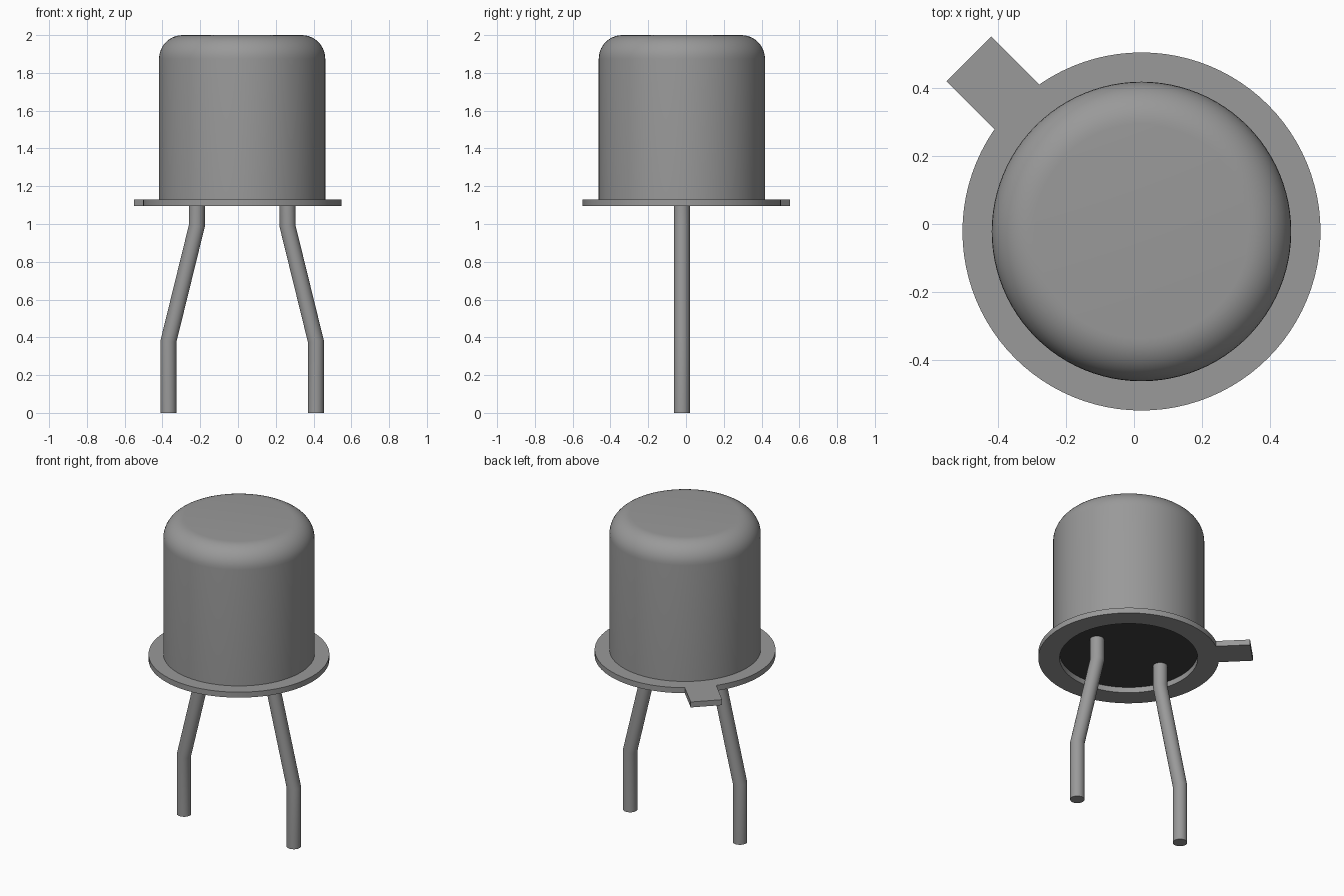
import bpy
import bmesh
from math import sin, cos, tan, pi, radians, atan2
from mathutils import Matrix

if "Cube" in bpy.data.objects:
    bpy.data.objects.remove(bpy.data.objects["Cube"])

CENTRE = 0.022                     # can axis sits at (CENTRE, -CENTRE)
FLANGE_LOW, FLANGE_TOP, TOP = 1.095, 1.13, 2.0


def material(name, value):
    mat = bpy.data.materials.new(name)
    mat.use_nodes = True
    colour = (value, value, value, 1)
    mat.diffuse_color = colour
    mat.node_tree.nodes["Principled BSDF"].inputs["Base Color"].default_value = colour
    return mat


metal = material("grey metal", 0.32)
seal = material("dark seal", 0.05)


def finish(name, bm, mat):
    bmesh.ops.recalc_face_normals(bm, faces=bm.faces)
    mesh = bpy.data.meshes.new(name)
    bm.to_mesh(mesh)
    bm.free()
    mesh.materials.append(mat)
    obj = bpy.data.objects.new(name, mesh)
    bpy.context.collection.objects.link(obj)
    bpy.ops.object.select_all(action='DESELECT')
    obj.select_set(True)
    bpy.context.view_layer.objects.active = obj
    bpy.ops.object.shade_smooth_by_angle(angle=radians(30))
    return obj


def loft(bm, rings):
    """Skin a list of closed rings and cap both ends."""
    loops = [[bm.verts.new(p) for p in ring] for ring in rings]
    n = len(loops[0])
    for a, b in zip(loops, loops[1:]):
        for i in range(n):
            j = (i + 1) % n
            bm.faces.new((a[i], a[j], b[j], b[i]))
    bm.faces.new(loops[0])
    bm.faces.new(loops[-1])


def circle(r, z, n):
    return [(CENTRE + r * cos(2 * pi * i / n), -CENTRE + r * sin(2 * pi * i / n), z)
            for i in range(n)]


# Can: recess wall, flange, straight side and rounded shoulder
R, FILLET = 0.44, 0.125
profile = [(0.402, FLANGE_TOP), (0.402, FLANGE_LOW), (0.526, FLANGE_LOW),
           (0.526, FLANGE_TOP), (R, FLANGE_TOP)]
for k in range(11):
    a = k / 10 * pi / 2
    profile.append((R - FILLET + FILLET * cos(a), TOP - FILLET + FILLET * sin(a)))
bm = bmesh.new()
loft(bm, [circle(r, z, 96) for r, z in profile])
can = finish("can", bm, metal)

# Dark seal: the floor of the recess underneath
can.data.materials.append(seal)
for face in can.data.polygons:
    if face.normal.z < -0.9 and face.center.z > FLANGE_TOP - 0.01:
        face.material_index = 1

# Locating tab, pointing to the back right
bm = bmesh.new()
bmesh.ops.create_cube(bm, size=1)
bm.transform(Matrix.Translation((CENTRE, -CENTRE, (FLANGE_LOW + FLANGE_TOP) / 2))
             @ Matrix.Rotation(radians(135), 4, 'Z')
             @ Matrix.Translation((0.597, 0, 0))
             @ Matrix.Diagonal((0.24, 0.186, FLANGE_TOP - FLANGE_LOW, 1)))
finish("tab", bm, metal)

# Bent wire leads with mitred elbows
HIGH_X, LOW_X, HIGH_Z, LOW_Z, WIRE = 0.24, 0.39, 0.99, 0.38, 0.042
mitre = tan(atan2(LOW_X - HIGH_X, HIGH_Z - LOW_Z) / 2)
for name, side in (("left_lead", 1), ("right_lead", -1)):
    rings = []
    for x, z, slope in ((HIGH_X, FLANGE_TOP + 0.01, 0), (HIGH_X, HIGH_Z, mitre),
                        (LOW_X, LOW_Z, mitre), (LOW_X, 0, 0)):
        ring = []
        for i in range(32):
            dx, dy = WIRE * cos(2 * pi * i / 32), WIRE * sin(2 * pi * i / 32)
            ring.append((CENTRE + side * (x + dx), -CENTRE + dy, z + dx * slope))
        rings.append(ring)
    bm = bmesh.new()
    loft(bm, rings)
    lead = finish(name, bm, metal)
